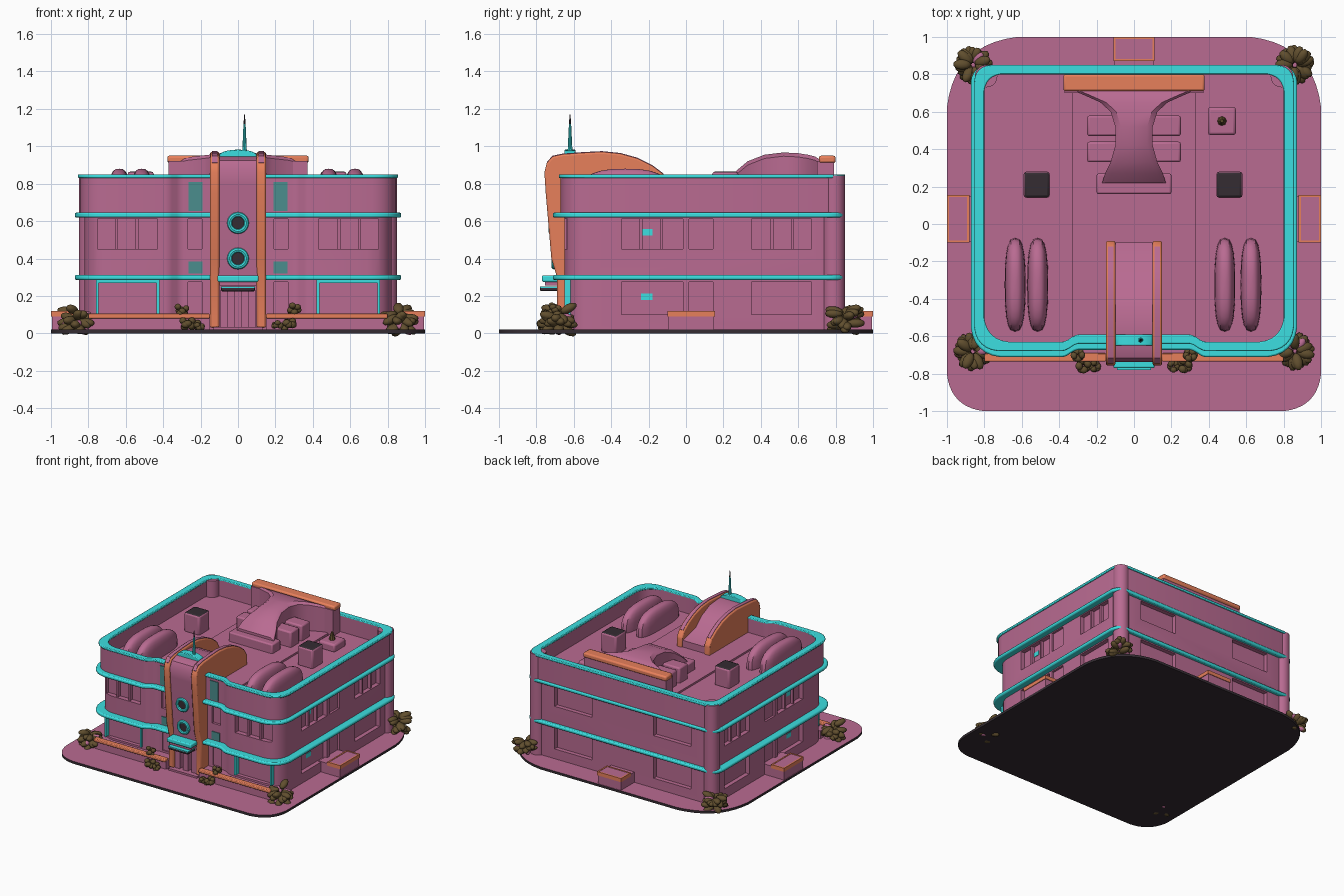
import bpy, bmesh, math, random
from mathutils import Matrix, Vector

if "Cube" in bpy.data.objects:
    bpy.data.objects.remove(bpy.data.objects["Cube"])
random.seed(4)

def material(name, c):
    m = bpy.data.materials.new(name)
    m.diffuse_color = (*c, 1)
    m.use_nodes = True
    m.node_tree.nodes["Principled BSDF"].inputs["Base Color"].default_value = m.diffuse_color
    return m
PINK = material("pink_stucco", (0.485, 0.146, 0.285))
TEAL = material("teal_trim", (0.045, 0.74, 0.75))
GLASS = material("dull_teal_glass", (0.07, 0.27, 0.27))
ORANGE = material("orange_trim", (0.82, 0.22, 0.107))
DARK = material("dark_grey", (0.035, 0.025, 0.032))
OLIVE = material("olive_foliage", (0.12, 0.078, 0.028))

def finish(name, bm, mat, bevel=0):
    bmesh.ops.recalc_face_normals(bm, faces=bm.faces)
    me = bpy.data.meshes.new(name)
    bm.to_mesh(me)
    bm.free()
    me.materials.append(mat)
    ob = bpy.data.objects.new(name, me)
    bpy.context.collection.objects.link(ob)
    if bevel:
        b = ob.modifiers.new("bevel", 'BEVEL')
        b.width, b.segments, b.limit_method = bevel, 2, 'ANGLE'
    return ob

def prism(name, pts, a, b, mat, axis='z', bevel=0):
    bm = bmesh.new()
    put = {'z': lambda p, t: (p[0], p[1], t), 'x': lambda p, t: (t, p[0], p[1]),
           'y': lambda p, t: (p[0], t, p[1])}[axis]
    lo = [bm.verts.new(put(p, a)) for p in pts]
    hi = [bm.verts.new(put(p, b)) for p in pts]
    bm.faces.new(lo)
    bm.faces.new(hi)
    for i in range(len(pts)):
        j = (i + 1) % len(pts)
        bm.faces.new((lo[i], lo[j], hi[j], hi[i]))
    return finish(name, bm, mat, bevel)

def box(name, x0, x1, y0, y1, z0, z1, mat, bevel=0):
    return prism(name, [(x0, y0), (x1, y0), (x1, y1), (x0, y1)], z0, z1, mat, 'z', bevel)

def ring(name, outer, inner, z0, z1, mat, bevel=0):
    bm = bmesh.new()
    loops = [[bm.verts.new((x, y, z)) for x, y in o]
             for o, z in ((outer, z0), (outer, z1), (inner, z1), (inner, z0))]
    n = len(outer)
    for k in range(4):
        p, q = loops[k], loops[(k + 1) % 4]
        for i in range(n):
            j = (i + 1) % n
            bm.faces.new((p[i], p[j], q[j], q[i]))
    return finish(name, bm, mat, bevel)

def rounded(corners, seg=6):
    out = []
    for i, (x, y, r) in enumerate(corners):
        c = Vector((x, y))
        a = c + (Vector(corners[i - 1][:2]) - c).normalized() * r
        b = c + (Vector(corners[(i + 1) % len(corners)][:2]) - c).normalized() * r
        for k in range(seg + 1):
            t = k / seg
            out.append(tuple(a * (1 - t) ** 2 + c * 1.6 * t * (1 - t) + (a + b) * 0.2 * t * (1 - t) + b * t * t))
    return out

def outline(hx, y0, y1, r=0.13, rb=0.09, step=0.04):
    # floor plan with the middle of the front set back
    return rounded([(-hx, y0, r), (-.37, y0, .02), (-.31, y0 + step, .02), (.31, y0 + step, .02),
                    (.37, y0, .02), (hx, y0, r), (hx, y1, rb), (-hx, y1, rb)])

def paint(ob, mat, rule):
    ob.data.materials.append(mat)
    for p in ob.data.polygons:
        if rule(p):
            p.material_index = len(ob.data.materials) - 1

# Ground slab with dark edge and underside
slab = prism("ground_slab", rounded([(-1, -1, .2), (1, -1, .2), (1, 1, .38), (-1, 1, .38)], 10), 0, .02, PINK)
paint(slab, DARK, lambda p: p.normal.z < .5)

# Storeys with recessed windows
lower = prism("lower_storey", outline(.82, -.64, .82), .01, .31, PINK)
middle = prism("middle_storey", outline(.82, -.65, .82), .30, .64, PINK)

def cut(ob, z0, z1):
    bm = bmesh.new()
    d = .035
    spots = []
    for s in (-1, 1):
        spots += [(s * .59, -.645, .32, d * 2), (s * .45, .82, .34, d * 2), (s * .82, -.18, d * 2, .33),
                  (s * .82, .51, d * 2, .32), (s * .82, .08, d, .13), (s * .23, -.605, .075, .03)]
    for x, y, w, h in spots:
        bmesh.ops.create_cube(bm, size=1, matrix=Matrix.Translation((x, y, (z0 + z1) / 2))
                              @ Matrix.Diagonal((w, h, z1 - z0, 1)))
    cutter = finish("window_cutter", bm, PINK)
    cutter.hide_render = True
    m = ob.modifiers.new("windows", 'BOOLEAN')
    m.operation, m.object, m.solver = 'DIFFERENCE', cutter, 'EXACT'
    bpy.context.view_layer.objects.active = ob
    bpy.ops.object.modifier_apply(modifier="windows")
    bpy.data.objects.remove(cutter)
cut(lower, .10, .275)
cut(middle, .45, .61)

# Upper band, roof deck and parapet
prism("roof_deck", outline(.83, -.655, .83), .63, .71, PINK)
ring("parapet", outline(.845, -.67, .84), outline(.805, -.63, .80), .64, .84, PINK)
ring("parapet_trim", outline(.855, -.68, .85), outline(.80, -.63, .80), .83, .85, TEAL, .006)
box("raised_roof_centre", -.33, .33, -.6, .78, .7, .725, PINK)

# Teal ledges between the storeys
for name, z in (("upper_ledge", .618), ("lower_ledge", .285)):
    prism(name, outline(.872, -.712, .85, .16), z, z + .028, TEAL, 'z', .009)

# Rear corner pillars
for s in (-1, 1):
    ngon = [(s * .79 + .06 * math.cos(t * math.tau / 20), .79 + .06 * math.sin(t * math.tau / 20)) for t in range(20)]
    prism("rear_pillar", ngon, .01, .845, PINK)

for s in (-1, 1):
    # Ground floor teal shop frames and window bars
    for a, b, z0, z1 in ((.42, .435, .1, .28), (.745, .76, .1, .28), (.42, .76, .27, .285)):
        x0, x1 = sorted((s * a, s * b))
        box("shop_frame", x0, x1, -.65, -.61, z0, z1, TEAL)
    for x in (.54, .65):
        box("front_mullion", s * x - .008, s * x + .008, -.64, -.6, .45, .61, PINK)
    for y in (-.24, -.13, .46, .57):
        x0, x1 = sorted((s * .78, s * .81))
        box("side_mullion", x0, x1, y - .008, y + .008, .45, .61, PINK)
    # Dull teal window strips beside the tower
    for z0, z1, y in ((.655, .81, -.63), (.32, .385, -.61)):
        x0, x1 = sorted((s * .19, s * .265))
        box("glass_strip", x0, x1, y - .006, y + .003, z0, z1, GLASS)
    # Small teal side plates
    for y, z in ((-.21, .54), (-.21, .195)):
        x0, x1 = sorted((s * .78, s * .788))
        box("side_plate", x0, x1, y - .03, y + .03, z - .018, z + .018, TEAL)
    # Front planters
    x0, x1 = sorted((s * .15, s * .8))
    box("planter", x0, x1, -.72, -.6, .01, .085, PINK)
    box("planter_trim", x0, x1, -.735, -.69, .08, .105, ORANGE, .006)
    # Side porches
    x0, x1 = sorted((s * .8, s * .995))
    box("side_porch", x0, x1, -.095, .15, .01, .105, PINK)
    x0, x1 = sorted((s * .88, s))
    sq = lambda d: [(x0 + d, -.1 + d), (x1 - d, -.1 + d), (x1 - d, .155 - d), (x0 + d, .155 - d)]
    ring("side_porch_trim", sq(0), sq(.012), .09, .12, ORANGE)
    box("side_porch_step", x0 + .012, x1 - .012, -.088, .143, .1, .117, PINK)

# Rear porch
box("rear_porch", -.105, .105, .8, .995, .01, .105, PINK)
rq = lambda d: [(-.11 + d, .87 + d), (.11 - d, .87 + d), (.11 - d, 1 - d), (-.11 + d, 1 - d)]
ring("rear_porch_trim", rq(0), rq(.012), .09, .12, ORANGE)
box("rear_porch_step", -.098, .098, .882, .988, .1, .117, PINK)

# Entrance tower: curved orange fins with a pink panel between
fin = [(-.58, .03), (-.69, .03), (-.69, .3), (-.72, .4), (-.75, .75), (-.757, .86), (-.745, .91), (-.715, .945),
       (-.66, .957), (-.55, .965), (-.45, .97), (-.35, .96), (-.26, .935), (-.18, .895), (-.12, .85),
       (-.09, .80), (-.09, .7), (-.58, .7)]
panel = [(-.58, .29), (-.69, .29), (-.735, .8), (-.738, .88), (-.715, .925), (-.66, .945), (-.55, .945),
         (-.45, .935), (-.35, .89), (-.27, .82), (-.1, .78), (-.1, .7), (-.58, .7)]
prism("tower_panel", panel, -.105, .105, PINK, 'x')
inlay = [(y, z + .004) for y, z in fin[6:15]] + [(-.14, .8), (-.7, .8)]
for s in (-1, 1):
    a, b = sorted((s * .1, s * .15))
    prism("tower_fin", fin, a, b, ORANGE, 'x', .01)
    prism("fin_inlay", inlay, s * .124 - .014, s * .124 + .014, PINK, 'x')

# Round windows with teal rings
for z, y in ((.59, -.718), (.40, -.702)):
    disc = [(.045 * math.cos(t * math.tau / 24), z + .045 * math.sin(t * math.tau / 24)) for t in range(24)]
    prism("round_window", disc, y - .006, y + .02, DARK, 'y')
    bpy.ops.mesh.primitive_torus_add(major_radius=.045, minor_radius=.013, major_segments=28, minor_segments=8,
                                     location=(0, y - .005, z), rotation=(math.pi / 2, 0, 0))
    bpy.context.object.name = "window_ring"
    bpy.context.object.data.materials.append(TEAL)

# Tower cap and spire
cap = [(-.1, .93)] + [(-.1 * math.cos(t * math.pi / 10), .952 + .03 * math.sin(t * math.pi / 10)) for t in range(11)] + [(.1, .93)]
prism("tower_cap", cap, -.65, -.59, TEAL, 'y', .005)
for name, r1, r2, z0, z1, m in (("spire", .013, .006, .97, 1.12, TEAL), ("spire_tip", .006, .002, 1.12, 1.17, DARK)):
    bpy.ops.mesh.primitive_cone_add(vertices=10, radius1=r1, radius2=r2, depth=z1 - z0, location=(.035, -.62, (z0 + z1) / 2))
    bpy.context.object.name = name
    bpy.context.object.data.materials.append(m)

# Entrance canopy, door and columns
box("canopy", -.11, .11, -.77, -.66, .275, .31, TEAL, .008)
box("canopy_underside", -.1, .1, -.755, -.62, .255, .278, PINK)
box("lower_canopy", -.09, .09, -.78, -.68, .225, .245, DARK, .005)
box("lower_canopy_top", -.09, .09, -.78, -.68, .243, .25, TEAL)
box("door_recess", -.1, .1, -.62, -.59, .02, .26, PINK)
for x in (-.075, 0, .075):
    box("door_column", x - .022, x + .022, -.68, -.6, .02, .23, PINK)
box("door_step", -.13, .13, -.72, -.6, .01, .035, PINK)

# Rear roof hull flaring to the back wall
bm = bmesh.new()
prev = None
for y, w, h in ((.22, .17, .82), (.27, .155, .87), (.33, .125, .92), (.42, .1, .955), (.52, .1, .967),
                (.6, .125, .963), (.65, .18, .955), (.69, .27, .945), (.715, .33, .93)):
    cur = [bm.verts.new(p) for p in ((-w, y, .7), (-w, y, h - .02), (-w + .03, y, h), (w - .03, y, h), (w, y, h - .02), (w, y, .7))]
    if prev:
        for i in range(5):
            bm.faces.new((prev[i], prev[i + 1], cur[i + 1], cur[i]))
    else:
        bm.faces.new(cur)
    prev = cur
bm.faces.new(prev)
finish("roof_hull", bm, PINK)
box("hull_step", -.2, .2, .16, .27, .7, .80, PINK, .01)
box("hull_back_wall", -.372, .372, .70, .79, .7, .922, PINK)
box("hull_bar", -.378, .378, .71, .80, .91, .95, ORANGE, .012)
for s in (-1, 1):
    for y0, y1 in ((.33, .44), (.47, .58)):
        x0, x1 = sorted((s * .08, s * .25))
        box("hull_side_block", x0, x1, y0, y1, .7, .85, PINK, .012)

# Humped roof tanks
for x in (-.635, -.515, .485, .625):
    bpy.ops.mesh.primitive_uv_sphere_add(segments=20, ring_count=14, radius=1)
    ob = bpy.context.object
    ob.name = "roof_tank"
    ob.data.materials.append(PINK)
    for v in ob.data.vertices:
        f = lambda c, e: math.copysign(abs(c) ** e, c)
        v.co = (x + .056 * f(v.co.x, .7), -.325 + .25 * f(v.co.y, .75), .72 + .16 * f(v.co.z, .7))

# Roof vents
for x, y, w, z in ((-.52, .21, .07, .865), (.51, .21, .07, .865), (.47, .55, .075, .77)):
    vent = box("roof_vent", x - w, x + w, y - w, y + w, .7, z, PINK, .015)
    if z > .8:
        paint(vent, DARK, lambda p: p.normal.z > .5)
bpy.ops.mesh.primitive_cone_add(vertices=8, radius1=.025, radius2=.008, depth=.06, location=(.47, .55, .80))
bpy.context.object.name = "vent_knob"
bpy.context.object.data.materials.append(OLIVE)

# Bushes made of drooping flattened leaves
def bush(name, x, y, z, r, n, mat, fat=1):
    bm = bmesh.new()
    for k in range(n):
        turn = Matrix.Rotation(k * 2.4, 4, 'Z') @ Matrix.Rotation(random.uniform(-.5, .6), 4, 'Y')
        up = random.uniform(.3, 1.0) * r
        bmesh.ops.create_icosphere(bm, subdivisions=2, radius=1, matrix=Matrix.Translation((x, y, z + up)) @ turn
                                   @ Matrix.Translation((r * .55, 0, 0))
                                   @ Matrix.Diagonal((r * .45, r * .26 * fat, r * .22 * fat, 1)))
    finish(name, bm, mat)
for s in (-1, 1):
    for y in (-.68, .85):
        bush("corner_bush", s * .86, y, .01, .108, 24, OLIVE)
        bush("corner_blossom", s * .86, y, .01, .085, 5, PINK)
    bush("front_shrub", s * .27, -.755, .02, .045, 9, OLIVE, 1.9)
    bush("front_shrub", s * .21, -.76, .02, .035, 8, OLIVE, 1.9)
    bush("planter_shrub", s * .30, -.70, .10, .04, 8, OLIVE, 1.9)

# Smooth shading that keeps edges sharp
bpy.ops.object.select_all(action='DESELECT')
for ob in bpy.context.scene.objects:
    ob.select_set(True)
    bpy.context.view_layer.objects.active = ob
bpy.ops.object.shade_smooth_by_angle(angle=math.radians(35))
